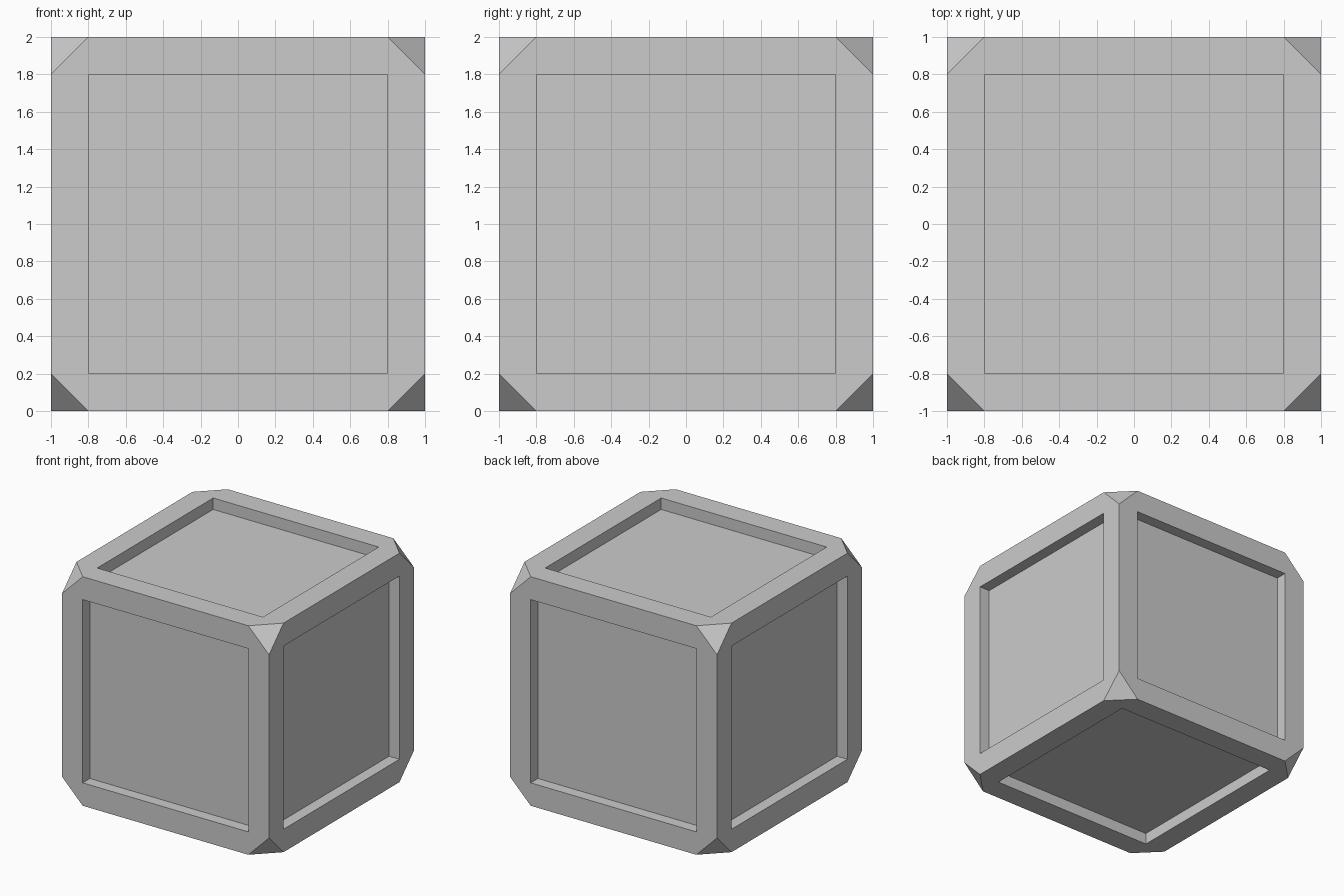
import bpy, bmesh
from itertools import product
from mathutils import Matrix, Vector

if "Cube" in bpy.data.objects:
    bpy.data.objects.remove(bpy.data.objects["Cube"])

HALF, CUT, PANEL, DEPTH = 1.0, 0.2, 0.8, 0.1


def make_object(name, bm):
    bmesh.ops.recalc_face_normals(bm, faces=bm.faces)
    mesh = bpy.data.meshes.new(name)
    bm.to_mesh(mesh)
    bm.free()
    ob = bpy.data.objects.new(name, mesh)
    bpy.context.collection.objects.link(ob)
    ob.location.z = HALF
    return ob


# Cube with its eight corners cut off
bm = bmesh.new()
for signs in product((-1, 1), repeat=3):
    for axis in range(3):
        p = Vector(signs) * HALF
        p[axis] -= signs[axis] * CUT
        bm.verts.new(p)
bmesh.ops.convex_hull(bm, input=bm.verts)
bmesh.ops.dissolve_limit(bm, angle_limit=0.02, verts=bm.verts, edges=bm.edges)
body = make_object("crate_body", bm)

# Square slabs that sink a panel into every side
bm = bmesh.new()
for axis in range(3):
    for side in (-1, 1):
        size = Vector((2 * PANEL,) * 3)
        size[axis] = 2 * DEPTH
        pos = Vector()
        pos[axis] = side * HALF
        bmesh.ops.create_cube(bm, size=1, matrix=Matrix.LocRotScale(pos, None, size))
cutter = make_object("panel_cutter", bm)
cutter.hide_render = True
cutter.display_type = 'WIRE'

mod = body.modifiers.new("panels", 'BOOLEAN')
mod.operation = 'DIFFERENCE'
mod.solver = 'EXACT'
mod.object = cutter
